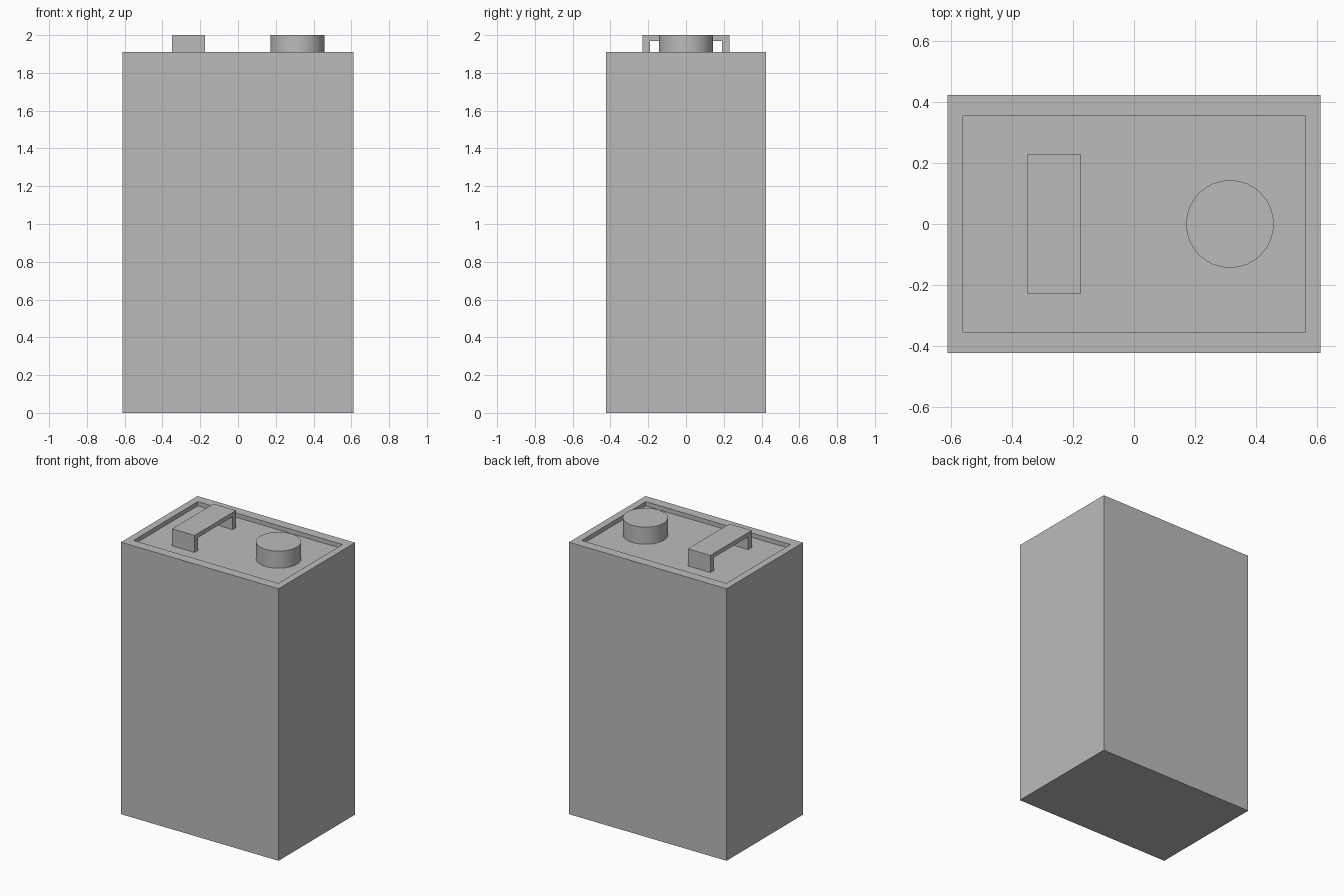
import bpy, bmesh, math
from mathutils import Vector

cube = bpy.data.objects.get("Cube")
if cube:
    bpy.data.objects.remove(cube, do_unlink=True)

RIM_Z, FLOOR_Z, TOP_Z = 1.91, 1.88, 2.0

grey = bpy.data.materials.new("plain grey")
grey.use_nodes = True
colour = (0.5, 0.5, 0.5, 1)
grey.diffuse_color = colour
grey.node_tree.nodes["Principled BSDF"].inputs["Base Color"].default_value = colour


def add_object(name, bm):
    bmesh.ops.recalc_face_normals(bm, faces=bm.faces)
    mesh = bpy.data.meshes.new(name)
    bm.to_mesh(mesh)
    bm.free()
    mesh.materials.append(grey)
    obj = bpy.data.objects.new(name, mesh)
    bpy.context.collection.objects.link(obj)
    return obj


def extrude_profile(bm, points, offset):
    face = bm.faces.new([bm.verts.new(p) for p in points])
    made = bmesh.ops.extrude_face_region(bm, geom=[face], use_keep_orig=True)["geom"]
    verts = [g for g in made if isinstance(g, bmesh.types.BMVert)]
    bmesh.ops.translate(bm, verts=verts, vec=offset)


# Case: tall box with a raised rim round a sunken lid
bm = bmesh.new()
hx, hy = 0.612, 0.424
extrude_profile(bm, [(-hx, -hy, 0), (hx, -hy, 0), (hx, hy, 0), (-hx, hy, 0)],
                Vector((0, 0, RIM_Z)))
bmesh.ops.recalc_face_normals(bm, faces=bm.faces)
lid = max(bm.faces, key=lambda f: f.calc_center_median().z)
bmesh.ops.inset_region(bm, faces=[lid], thickness=0.05)
for v in lid.verts:
    v.co.x = math.copysign(0.562, v.co.x)
    v.co.y = math.copysign(0.356, v.co.y)
made = bmesh.ops.extrude_discrete_faces(bm, faces=[lid])["faces"]
floor = made[0]
bottom = list(floor.verts)
bmesh.ops.translate(bm, verts=bottom, vec=(0, 0, FLOOR_Z - RIM_Z))
# Walls between the rim and the lid
rim = [e for e in bm.edges if e.is_boundary]
bmesh.ops.bridge_loops(bm, edges=rim)
add_object("case", bm)

# Strap terminal: a bridge on two short legs
bm = bmesh.new()
outer, inner, under = 0.23, 0.19, 1.97
profile = [(-outer, FLOOR_Z), (-outer, TOP_Z), (outer, TOP_Z), (outer, FLOOR_Z),
           (inner, FLOOR_Z), (inner, under), (-inner, under), (-inner, FLOOR_Z)]
extrude_profile(bm, [(-0.35, y, z) for y, z in profile], Vector((0.174, 0, 0)))
add_object("strap_terminal", bm)

# Round terminal
bm = bmesh.new()
bmesh.ops.create_cone(bm, cap_ends=True, segments=32, radius1=0.144, radius2=0.144,
                      depth=TOP_Z - FLOOR_Z)
bmesh.ops.translate(bm, verts=bm.verts, vec=(0.315, 0, (TOP_Z + FLOOR_Z) / 2))
terminal = add_object("round_terminal", bm)
bpy.ops.object.select_all(action='DESELECT')
terminal.select_set(True)
bpy.context.view_layer.objects.active = terminal
bpy.ops.object.shade_smooth_by_angle(angle=math.radians(40))
